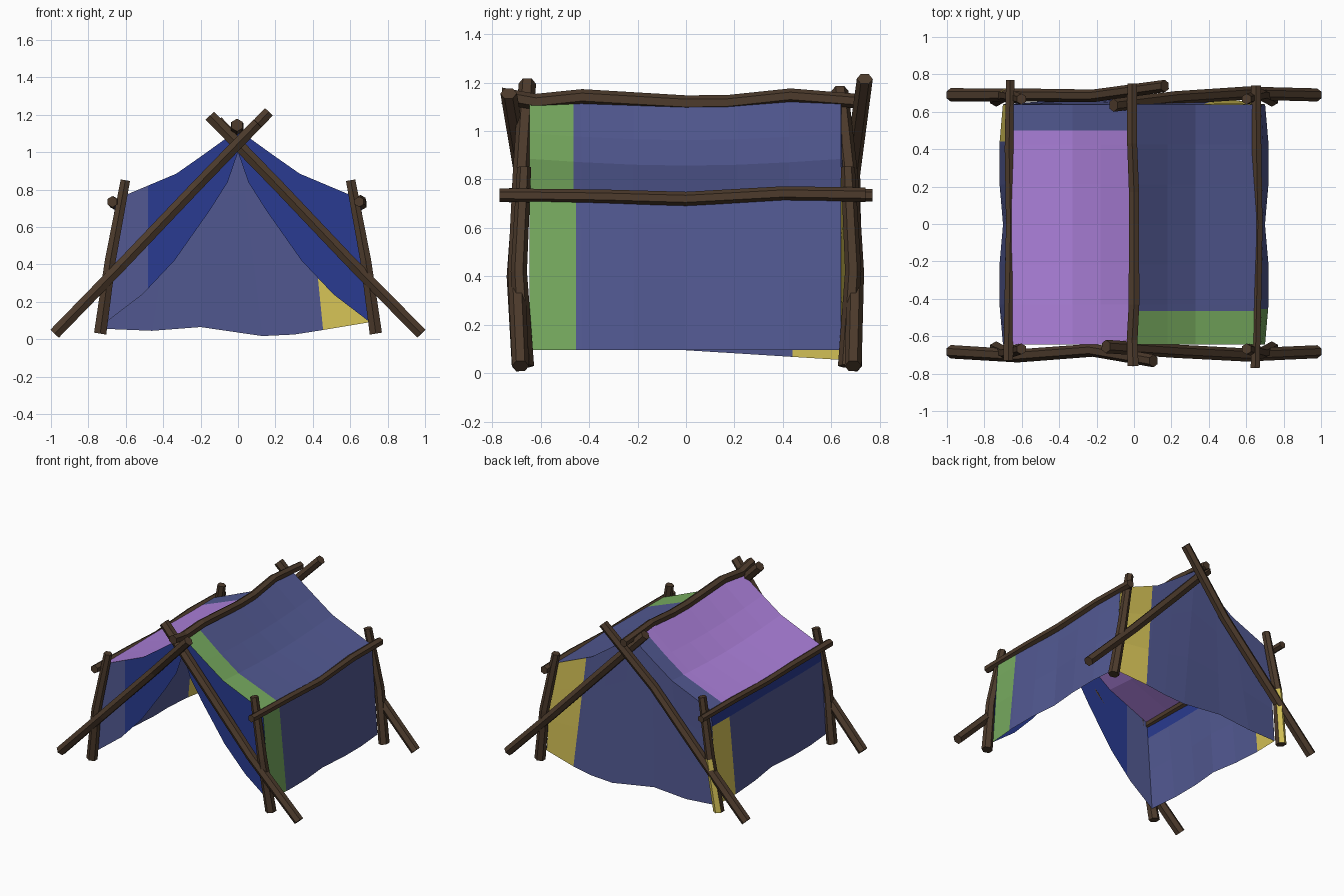
import bpy, bmesh, math
from mathutils import Vector

if "Cube" in bpy.data.objects:
    bpy.data.objects.remove(bpy.data.objects["Cube"])


def mat(name, *rgb):
    m = bpy.data.materials.new(name)
    m.diffuse_color = [((c / 255 + 0.055) / 1.055) ** 2.4 for c in rgb] + [1]
    m.use_nodes = True
    m.node_tree.nodes["Principled BSDF"].inputs["Base Color"].default_value = m.diffuse_color
    return m


COLS = [mat("slate blue cloth", 82, 89, 146), mat("deep blue cloth", 41, 59, 145),
        mat("purple patch", 172, 128, 218), mat("green patch", 120, 172, 96),
        mat("yellow patch", 216, 197, 88), mat("dark wood", 77, 59, 44)]
SLATE, BLUE, PURPLE, GREEN, YELLOW, WOOD = range(6)


def finish(name, bm, rule):
    bm.normal_update()
    for f in bm.faces:
        f.material_index = rule(f.calc_center_median(), f.normal)
    me = bpy.data.meshes.new(name)
    bm.to_mesh(me)
    bm.free()
    for m in COLS:
        me.materials.append(m)
    ob = bpy.data.objects.new(name, me)
    bpy.context.collection.objects.link(ob)


def pole(name, pts, r0, r1, rule=lambda c, n: WOOD, sides=6):
    """Hexagonal stick swept through a few points, tapering from r0 to r1."""
    bm = bmesh.new()
    pts = [Vector(p) for p in pts]
    axis = (pts[-1] - pts[0]).normalized()
    ref = Vector((0, 0, 1)) if abs(axis.y) > 0.9 else Vector((0, 1, 0))
    a = axis.cross(ref).normalized()
    b = a.cross(axis)
    rings = []
    for i, p in enumerate(pts):
        r = r0 + (r1 - r0) * i / (len(pts) - 1)
        rings.append([bm.verts.new(p + r * (a * math.cos(t) + b * math.sin(t)))
                      for t in [2 * math.pi * (k + 0.5) / sides for k in range(sides)]])
    for q, w in zip(rings, rings[1:]):
        for k in range(sides):
            j = (k + 1) % sides
            bm.faces.new((q[k], q[j], w[j], w[k]))
    bm.faces.new(rings[0])
    bm.faces.new(rings[-1])
    bmesh.ops.recalc_face_normals(bm, faces=bm.faces)
    finish(name, bm, rule)


def sheet(name, rows, cuts=(), rule=lambda c, n: SLATE):
    """Single-layer cloth from rows of points, cut along colour borders."""
    bm = bmesh.new()
    vs = [[bm.verts.new(p) for p in row] for row in rows]
    for r, q in zip(vs, vs[1:]):
        for i in range(len(r) - 1):
            bm.faces.new((r[i], r[i + 1], q[i + 1], q[i]))
    bmesh.ops.remove_doubles(bm, verts=bm.verts, dist=0.0005)
    for co, no in cuts:
        bmesh.ops.bisect_plane(bm, geom=bm.verts[:] + bm.edges[:] + bm.faces[:],
                               plane_co=co, plane_no=no)
    finish(name, bm, rule)


# ridge pole and side rails
pole("ridge_pole", [(-.005, -.76, 1.145), (-.01, -.62, 1.12), (0, -.43, 1.14), (0, 0, 1.115),
                    (0, .17, 1.117), (-.01, .43, 1.145), (-.01, .75, 1.12)], .034, .03)
pole("left_rail", [(-.672, -.73, .735), (-.665, -.3, .73), (-.66, 0, .72),
                   (-.668, .4, .738), (-.662, .77, .735)], .03, .026)
pole("right_rail", [(.648, -.77, .735), (.657, -.35, .73), (.662, 0, .72),
                    (.655, .4, .742), (.652, .74, .737)], .028, .03)

# crossed end poles
pole("front_cross_pole_outer", [(-.98, -.683, .03), (-.62, -.705, .4), (-.22, -.675, .82),
                                (.105, -.732, 1.155)], .036, .034)
pole("front_cross_pole_inner", [(.98, -.683, .03), (.6, -.7, .415), (.22, -.68, .815),
                                (-.15, -.655, 1.195)], .035, .036)
pole("back_cross_pole_outer", [(-.98, .69, .03), (-.62, .69, .4), (-.22, .685, .82),
                               (.165, .738, 1.215)], .036, .033)
pole("back_cross_pole_inner", [(.98, .69, .03), (.6, .7, .415), (.22, .675, .815),
                               (-.11, .635, 1.165)], .035, .035)

# short corner posts
for end, e in (("front", -1), ("back", 1)):
    for side, s in (("left", -1), ("right", 1)):
        patched = s < 0 < e

        def post_rule(c, n, patched=patched):
            return YELLOW if patched and n.y > .8 and c.z < .42 else WOOD
        pole(f"{end}_{side}_post", [(s * .737, e * .665, .03), (s * .683, e * .69, .42),
                                    (s * .602, e * .668, .85)], .038, .029, post_rule)

YS = [-.645 + 1.285 * i / 6 for i in range(7)]
ROOF = [(0, 1.12), (.18, .99), (.33, .885), (.655, .748)]   # roof section x, z


def bow(y):
    return math.cos(math.pi * y / 1.29)


def wall_rule_left(c, n):
    if c.z > .63:
        return BLUE
    return YELLOW if c.y > .44 else SLATE


# roof slopes
for side, s in (("left", -1), ("right", 1)):
    rows = [[(s * x, y, z - (.028 * bow(y) if 0 < i < 3 else 0))
             for i, (x, z) in enumerate(ROOF)] for y in YS]
    if s < 0:
        sheet("left_roof", rows, [((0, .5, 0), (0, 1, 0))],
              lambda c, n: PURPLE if c.y < .5 else SLATE)
    else:
        sheet("right_roof", rows, [((0, -.465, 0), (0, 1, 0))],
              lambda c, n: GREEN if c.y < -.465 else SLATE)

# side walls
for side, s in (("left", -1), ("right", 1)):
    rows = []
    for y in YS:
        hem = .095 - (.04 * max(0, y) / .64 if s < 0 else 0)
        row = []
        for t in (0, .2, .55, 1):
            wave = .022 * t * math.sin(math.pi * abs(y) / .65)
            row.append((s * (.655 + .045 * t + wave), y, .748 * (1 - t) + hem * t))
        rows.append(row)
    if s < 0:
        sheet("left_wall", rows, [((0, .44, 0), (0, 1, 0)), ((0, 0, .63), (0, 0, 1))],
              wall_rule_left)
    else:
        sheet("right_wall", rows, [((0, -.455, 0), (0, 1, 0))],
              lambda c, n: GREEN if c.y < -.455 else SLATE)

# back wall: top follows the roof section, wavy hem billows outward
top = [(-x, z) for x, z in ROOF[:0:-1]] + ROOF
hem = [(-.7, .055), (-.46, .045), (-.2, .065), (.13, .017), (.3, .025), (.46, .05), (.7, .09)]
rows = []
for t in (0, .3, .65, 1):
    rows.append([(a[0] * (1 - t) + b[0] * t,
                  .64 + (.042 if b[0] > 0 else .022) * t * (1 - (b[0] / .7) ** 4),
                  a[1] * (1 - t) + b[1] * t) for a, b in zip(top, hem)])
SEAM = Vector((1, 0, .1))   # slightly slanted seam of the yellow corner panel
sheet("back_wall", rows, [((.45, 0, .1), SEAM)],
      lambda c, n: YELLOW if (c - Vector((.45, 0, .1))).dot(SEAM) > 0 and c.x > .3 else SLATE)

# front flaps: drawn back from the doorway
outer = ROOF + [(.69, .36), (.7, .095)]
inner = [(0, 1.0), (.055, .84), (.15, .69), (.34, .42), (.51, .24), (.7, .095)]
for side, s in (("left", -1), ("right", 1)):
    rows = [[(s * x, -.645, z) for x, z in outer], [(s * x, -.645, z) for x, z in inner]]
    sheet(side + "_front_flap", rows, [((-.48, 0, 0), (1, 0, 0))],
          lambda c, n: SLATE if c.x < -.48 else BLUE)
